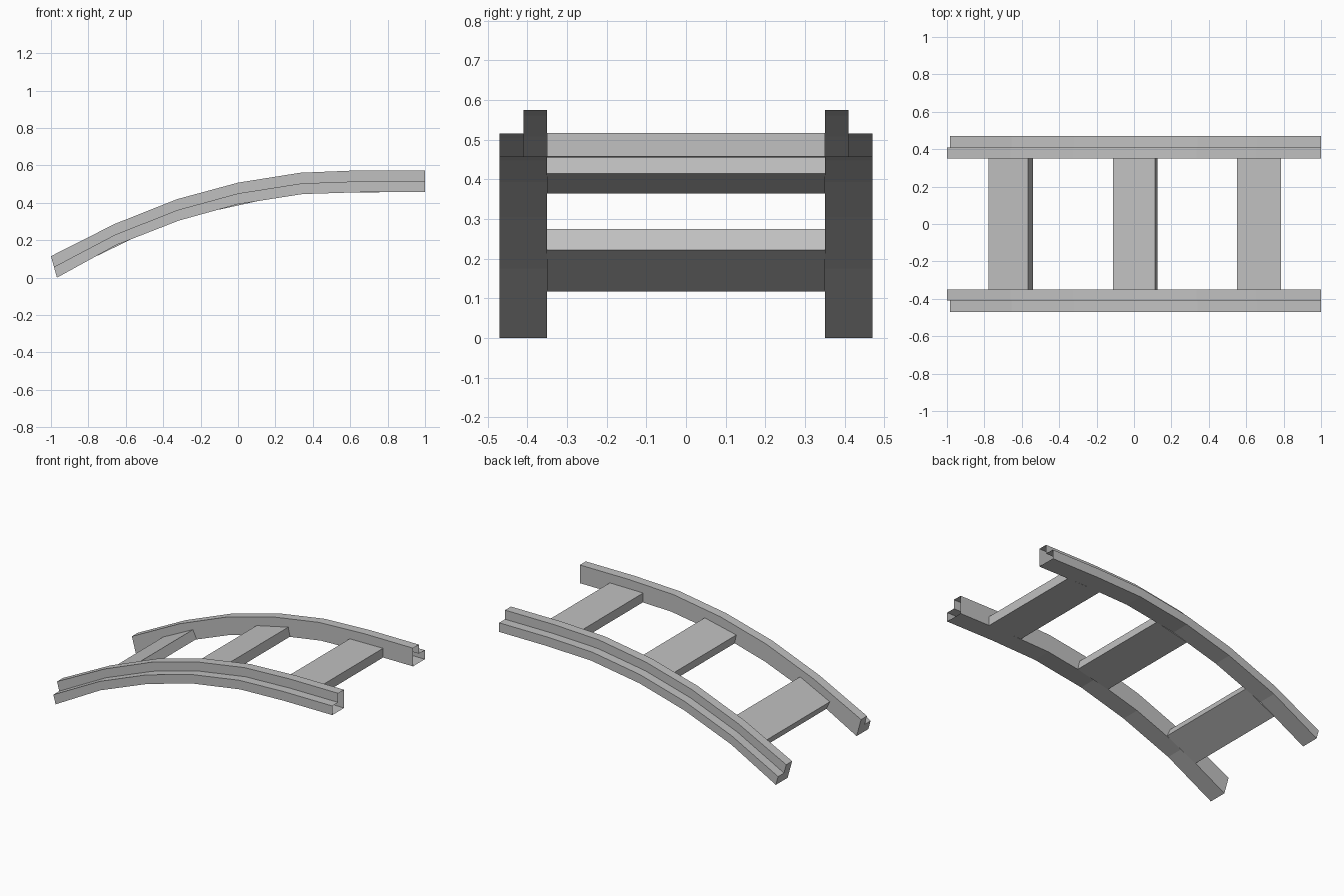
import bpy
import bmesh
from mathutils import Vector

cube = bpy.data.objects.get("Cube")
if cube:
    bpy.data.objects.remove(cube, do_unlink=True)

grey = bpy.data.materials.new("light grey")
grey.use_nodes = True
COLOUR = (0.53, 0.53, 0.53, 1)
grey.diffuse_color = COLOUR
grey.node_tree.nodes["Principled BSDF"].inputs["Base Color"].default_value = COLOUR

# Rail curve: lower and upper edge (x, z) at each joint
LOWER = [(-0.968, 0), (-0.65, 0.175), (-0.317, 0.305), (0, 0.393),
         (0.345, 0.447), (0.66, 0.457), (1, 0.457)]
UPPER = [(-1, 0.115), (-0.66, 0.287), (-0.325, 0.42), (0, 0.508),
         (0.333, 0.561), (0.65, 0.574), (1, 0.574)]

# Stepped cross-section: (distance from centre line, fraction of height)
SECTION = [(0.35, 0), (0.35, 1), (0.41, 1), (0.41, 0.5), (0.47, 0.5), (0.47, 0)]


def finish(name, bm):
    bmesh.ops.recalc_face_normals(bm, faces=bm.faces)
    mesh = bpy.data.meshes.new(name)
    bm.to_mesh(mesh)
    bm.free()
    mesh.materials.append(grey)
    obj = bpy.data.objects.new(name, mesh)
    bpy.context.collection.objects.link(obj)


def loft(bm, rings):
    for a, b in zip(rings, rings[1:]):
        for i in range(len(a)):
            j = (i + 1) % len(a)
            bm.faces.new((a[i], a[j], b[j], b[i]))


# Rails: hollow, closed at the low end and open at the high end
def rail(name, side):
    bm = bmesh.new()
    rings = []
    for low, high in zip(LOWER, UPPER):
        ring = []
        for y, t in SECTION:
            x, z = Vector(low).lerp(Vector(high), t)
            ring.append(bm.verts.new((x, side * y, z)))
        rings.append(ring)
    loft(bm, rings)
    bm.faces.new(rings[0])
    finish(name, bm)


# Cross ties: flat planks following the slope, flush with the rail underside
def tie(name, start, end, thickness=0.059, half=0.351):
    a, b = Vector(start), Vector(end)
    along = (b - a).normalized()
    up = Vector((-along.y, along.x)) * thickness
    bm = bmesh.new()
    rings = [[bm.verts.new((p.x, y, p.y)) for p in (a, b, b + up, a + up)]
             for y in (-half, half)]
    loft(bm, rings)
    for ring in rings:
        bm.faces.new(ring)
    finish(name, bm)


rail("left_rail", 1)
rail("right_rail", -1)
tie("low_tie", (-0.752, 0.117), (-0.54, 0.221))
tie("middle_tie", (-0.1, 0.364), (0.125, 0.414))
tie("high_tie", (0.55, 0.455), (0.787, 0.457))
